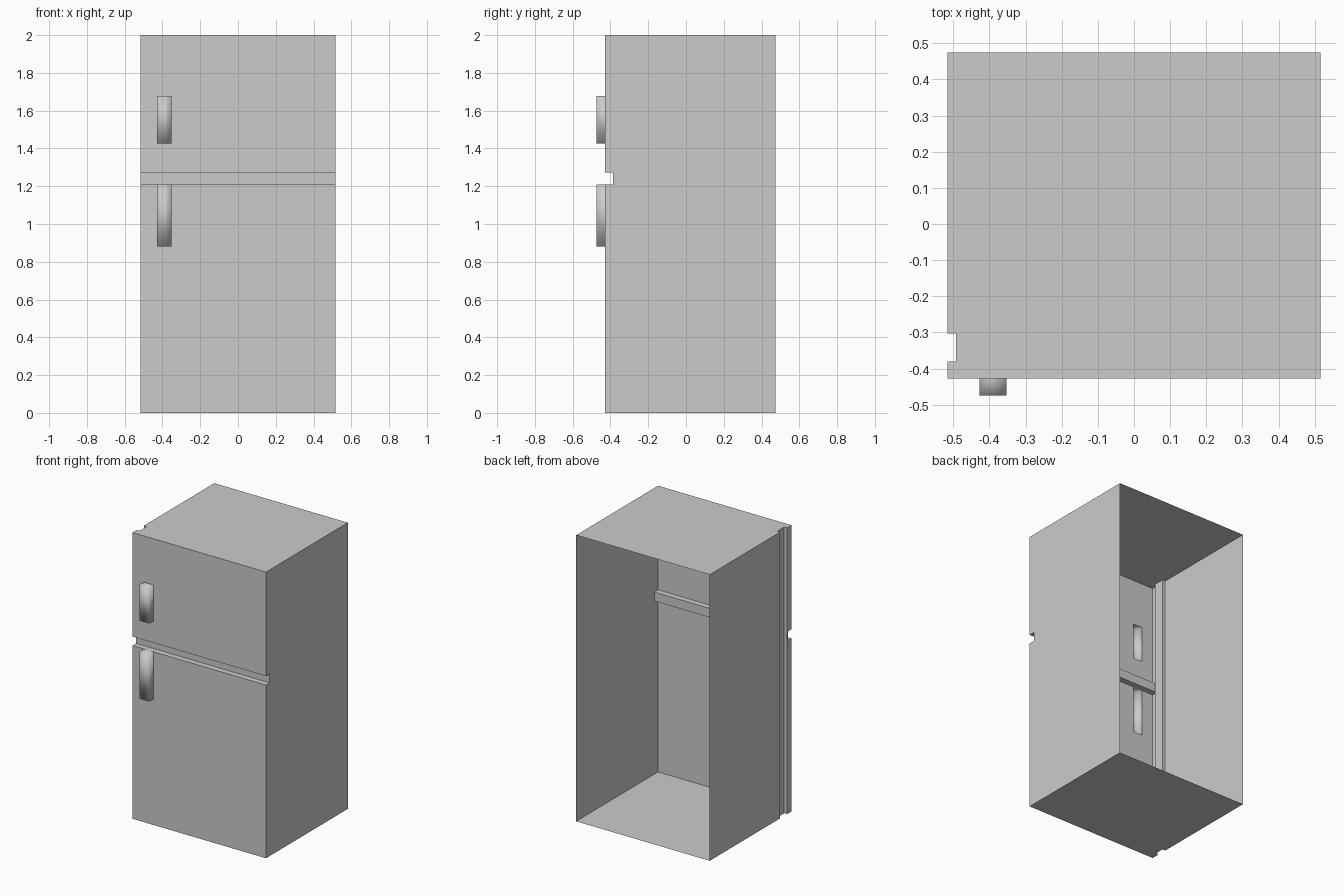
import bpy, bmesh

if "Cube" in bpy.data.objects:
    bpy.data.objects.remove(bpy.data.objects["Cube"])

FRONT, BACK = -0.428, 0.475
GAP_LOW, GAP_HIGH = 1.21, 1.273


def box(name, lo, hi):
    """Axis-aligned box object from two opposite corners."""
    bm = bmesh.new()
    bmesh.ops.create_cube(bm, size=1)
    for v in bm.verts:
        v.co = [l if c < 0 else h for c, l, h in zip(v.co, lo, hi)]
    mesh = bpy.data.meshes.new(name)
    bm.to_mesh(mesh)
    bm.free()
    ob = bpy.data.objects.new(name, mesh)
    bpy.context.collection.objects.link(ob)
    return ob


# solid cabinet block, carved and extended by helper boxes
block = box("block", (-0.516, FRONT, 0), (0.516, BACK, 2))
helpers = [
    # handles (the lower one is trimmed flush by the door gap)
    ("UNION", box("upper_grip", (-0.428, -0.475, 1.425), (-0.353, -0.41, 1.677))),
    ("UNION", box("lower_grip", (-0.428, -0.475, 0.88), (-0.353, -0.41, 1.24))),
    # gap between the doors, and upright groove on the left side
    ("DIFFERENCE", box("door_gap", (-0.7, -0.6, GAP_LOW), (0.7, -0.387, GAP_HIGH))),
    ("DIFFERENCE", box("side_groove", (-0.7, -0.38, -0.1), (-0.493, -0.303, 2.1))),
]
for op, helper in helpers:
    helper.hide_render = True
    mod = block.modifiers.new(helper.name, "BOOLEAN")
    mod.operation, mod.solver, mod.object = op, "EXACT", helper

bpy.context.view_layer.update()
carved = bpy.data.meshes.new_from_object(
    block.evaluated_get(bpy.context.evaluated_depsgraph_get()))
for ob in [block] + [h for _, h in helpers]:
    bpy.data.objects.remove(ob)


def part(name, keep, smooth=False):
    """Shell part holding only the carved faces whose centre passes the test."""
    bm = bmesh.new()
    bm.from_mesh(carved)
    bmesh.ops.bisect_plane(bm, geom=bm.verts[:] + bm.edges[:] + bm.faces[:],
                           dist=1e-5, plane_co=(0, FRONT, 0), plane_no=(0, 1, 0))
    drop = [f for f in bm.faces if not keep(f.calc_center_median())]
    bmesh.ops.delete(bm, geom=drop, context="FACES")
    for f in bm.faces:
        f.smooth = smooth
    mesh = bpy.data.meshes.new(name)
    bm.to_mesh(mesh)
    bm.free()
    bpy.context.collection.objects.link(bpy.data.objects.new(name, mesh))


# open-backed cabinet shell and the two hollow handles
eps = 0.001
part("cabinet", lambda c: FRONT - eps < c.y < BACK - eps)
part("upper_handle", lambda c: c.y < FRONT - eps and c.z > 1.3, smooth=True)
part("lower_handle", lambda c: c.y < FRONT - eps and c.z < 1.3, smooth=True)
